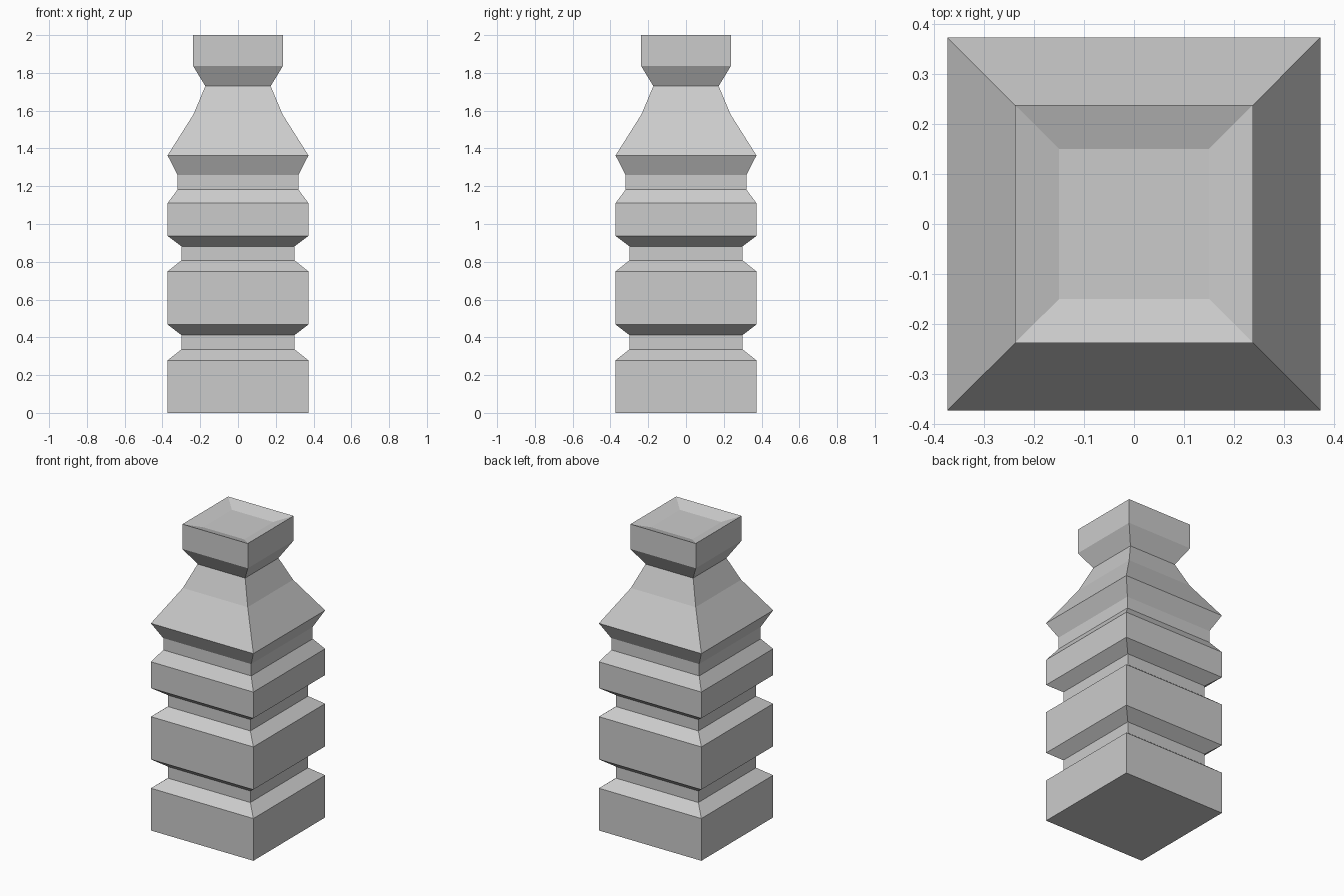
import bpy, bmesh

if "Cube" in bpy.data.objects:
    bpy.data.objects.remove(bpy.data.objects["Cube"])

# (half width, height) of the square-section tower, bottom to rim
PROFILE = [
    (.373, 0), (.373, .278), (.30, .336), (.30, .412), (.373, .468),
    (.373, .749), (.30, .807), (.30, .882), (.373, .937),
    (.373, 1.11), (.32, 1.182), (.32, 1.26), (.373, 1.363),
    (.236, 1.58), (.173, 1.73), (.238, 1.837)]
RIM, CUT, FLOOR, TOP, DEPTH = .238, .2, .15, 2.0, .03
CORNERS = [(-1, -1), (1, -1), (1, 1), (-1, 1)]

bm = bmesh.new()


def square(half, z):
    return [bm.verts.new((half * x, half * y, z)) for x, y in CORNERS]


# stacked square rings make the body
rings = [square(r, z) for r, z in PROFILE]
bm.faces.new(rings[0][::-1])
for a, b in zip(rings, rings[1:]):
    for i in range(4):
        j = (i + 1) % 4
        bm.faces.new((a[i], a[j], b[j], b[i]))

# rim corners with a point either side, and the sunken floor inside
corner = square(RIM, TOP)
floor = square(FLOOR, TOP - DEPTH)
before, after = [], []
for i, (x, y) in enumerate(CORNERS):
    a, b = (x * RIM, y * CUT, TOP), (x * CUT, y * RIM, TOP)
    if i % 2:
        a, b = b, a
    before.append(bm.verts.new(a))
    after.append(bm.verts.new(b))
last = rings[-1]
for i in range(4):
    j = (i + 1) % 4
    bm.faces.new((last[i], last[j], corner[j], before[j], after[i], corner[i]))
    bm.faces.new((after[i], before[j], floor[j], floor[i]))
    bm.faces.new((before[i], corner[i], floor[i]))
    bm.faces.new((corner[i], after[i], floor[i]))
bm.faces.new(floor)
bmesh.ops.recalc_face_normals(bm, faces=bm.faces)

mesh = bpy.data.meshes.new("square_tower")
bm.to_mesh(mesh)
bm.free()
tower = bpy.data.objects.new("square_tower", mesh)
bpy.context.collection.objects.link(tower)
